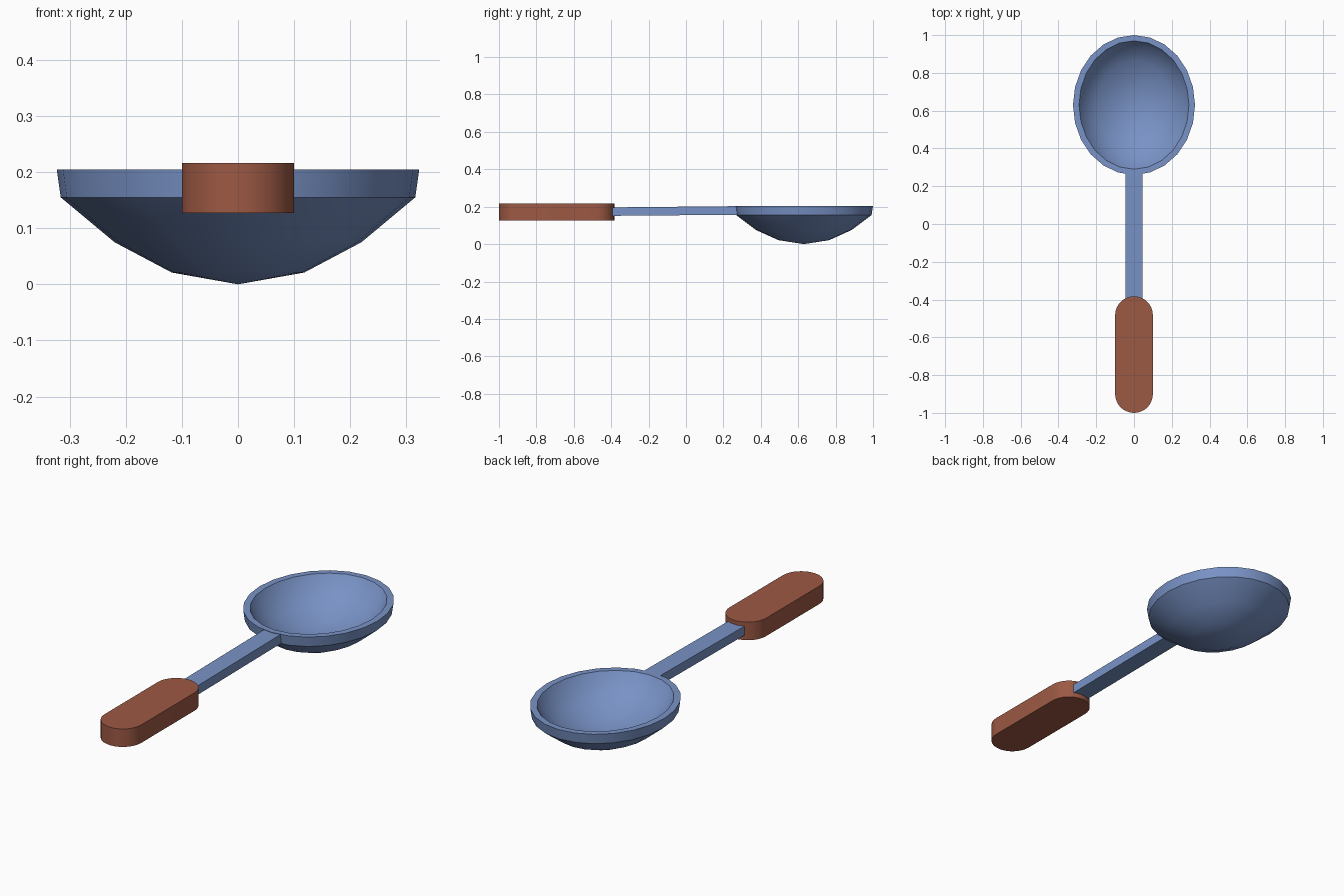
import bpy, bmesh, math

if "Cube" in bpy.data.objects:
    bpy.data.objects.remove(bpy.data.objects["Cube"])

def material(name, color):
    m = bpy.data.materials.new(name)
    m.diffuse_color = (*color, 1)
    m.use_nodes = True
    m.node_tree.nodes["Principled BSDF"].inputs["Base Color"].default_value = m.diffuse_color
    return m

BLUE = material("blue metal", (0.19, 0.29, 0.565))
BROWN = material("brown grip", (0.335, 0.1, 0.058))

def finish(bm, name, mat, angle):
    bmesh.ops.recalc_face_normals(bm, faces=bm.faces)
    me = bpy.data.meshes.new(name)
    bm.to_mesh(me)
    bm.free()
    me.materials.append(mat)
    ob = bpy.data.objects.new(name, me)
    bpy.context.collection.objects.link(ob)
    bpy.ops.object.select_all(action='DESELECT')
    ob.select_set(True)
    bpy.context.view_layer.objects.active = ob
    bpy.ops.object.shade_smooth_by_angle(angle=math.radians(angle))
    return ob

# Bowl: oval rings of (radius x, radius y, z), outside tip up over the rim to the inside
N, CY = 24, 0.63
rings = [(0.118, 0.135, 0.021), (0.22, 0.255, 0.075), (0.316, 0.362, 0.155),
         (0.323, 0.37, 0.205), (0.291, 0.34, 0.205), (0.26, 0.304, 0.15),
         (0.2, 0.234, 0.1), (0.108, 0.126, 0.054)]
bm = bmesh.new()
loops = [[bm.verts.new((rx * math.sin(2 * math.pi * i / N),
                        CY + ry * math.cos(2 * math.pi * i / N), z))
          for i in range(N)] for rx, ry, z in rings]
for a, b in zip(loops, loops[1:]):
    for i in range(N):
        j = (i + 1) % N
        bm.faces.new((a[i], a[j], b[j], b[i]))
for loop, z in ((loops[0], 0.0), (loops[-1], 0.034)):
    tip = bm.verts.new((0, CY, z))
    for i in range(N):
        bm.faces.new((loop[i], loop[(i + 1) % N], tip))
finish(bm, "bowl", BLUE, 38)

# Neck: slightly rising bar from the grip to the rim
bm = bmesh.new()
bmesh.ops.create_cube(bm, size=1)
for v in bm.verts:
    far = v.co.y > 0
    z0, z1 = (0.157, 0.203) if far else (0.151, 0.196)
    v.co = (math.copysign(0.045, v.co.x), 0.283 if far else -0.42,
            z1 if v.co.z > 0 else z0)
finish(bm, "neck", BLUE, 30)

# Grip: extruded slab with round ends
bm = bmesh.new()
outline = []
R, S = 0.1, 16
for cy, start in ((-0.483, 0), (-0.9, math.pi)):
    for i in range(S + 1):
        t = start + math.pi * i / S
        outline.append(bm.verts.new((R * math.cos(t), cy + R * math.sin(t), 0.127)))
base = bm.faces.new(outline)
top = bmesh.ops.extrude_face_region(bm, geom=[base], use_keep_orig=True)["geom"]
bmesh.ops.translate(bm, vec=(0, 0, 0.089),
                    verts=[g for g in top if isinstance(g, bmesh.types.BMVert)])
finish(bm, "grip", BROWN, 30)
